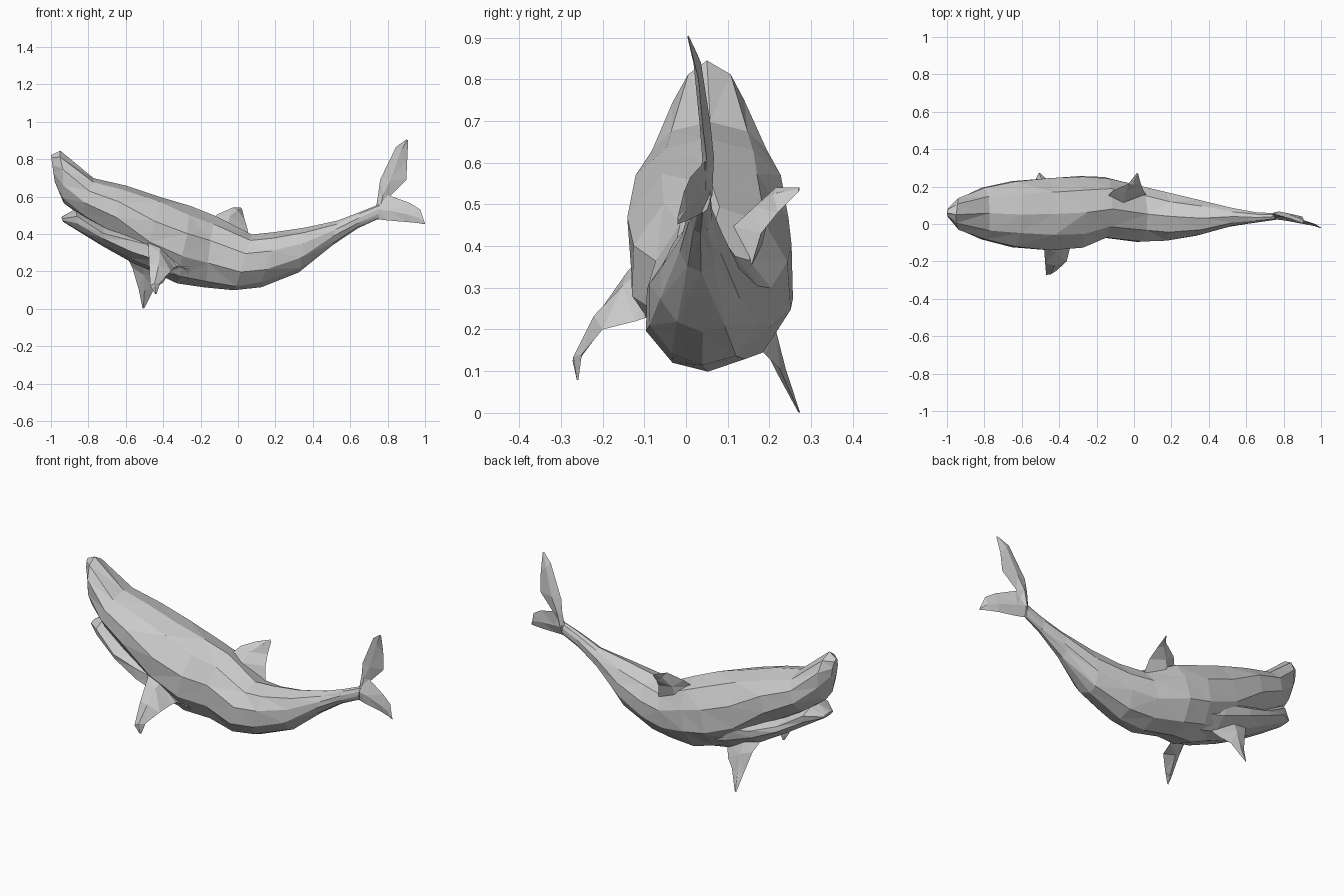
import bpy, bmesh, math, random
from mathutils import Vector as V

random.seed(4)


def loft(name, rings):
    """Skin a chain of equal-length rings, cap both ends, triangulate, flat shade."""
    bm = bmesh.new()
    vs = [[bm.verts.new(p) for p in r] for r in rings]
    n = len(vs[0])
    for a, b in zip(vs, vs[1:]):
        for i in range(n):
            j = (i + 1) % n
            bm.faces.new((a[i], a[j], b[j], b[i]))
    bm.faces.new(vs[0])
    bm.faces.new(vs[-1][::-1])
    bmesh.ops.recalc_face_normals(bm, faces=bm.faces)
    bmesh.ops.triangulate(bm, faces=bm.faces)
    me = bpy.data.meshes.new(name)
    bm.to_mesh(me)
    bm.free()
    ob = bpy.data.objects.new(name, me)
    bpy.context.collection.objects.link(ob)
    return ob


def body_rings(sections, n=10, jitter=0.006):
    """Each section: top x, z, bottom x, z, centre y, half width."""
    out = []
    for xt, zt, xb, zb, yc, hw in sections:
        mid = V(((xt + xb) / 2, yc, (zt + zb) / 2))
        up = V(((xt - xb) / 2, 0, (zt - zb) / 2))
        ring = []
        for i in range(n):
            t = 2 * math.pi * i / n
            j = V([random.uniform(-jitter, jitter) for _ in range(3)])
            if hw < 0.05:
                j *= 0
            ring.append(mid + up * math.cos(t) + V((0, hw * 1.03 * math.sin(t), 0)) + j)
        out.append(ring)
    return out


def fin(name, sections, side):
    """Each section: leading point, trailing point, thickness; side = flat normal."""
    side = V(side).normalized()
    rings = []
    for lead, trail, th in sections:
        a, b = V(lead), V(trail)
        m = a.lerp(b, 0.4)
        rings.append([a, m + side * th, b, m - side * th])
    return loft(name, rings)


# Body with upper jaw, nose to tail stock
loft("body", body_rings([
    (-1.00, .82, -.98, .68, .06, .025),
    (-.95, .84, -.93, .57, .055, .085),
    (-.77, .70, -.84, .49, .055, .145),
    (-.60, .66, -.68, .39, .055, .18),
    (-.42, .605, -.50, .22, .055, .195),
    (-.25, .545, -.32, .14, .06, .195),
    (-.12, .49, -.18, .115, .085, .165),
    (.07, .40, -.02, .095, .055, .15),
    (.20, .41, .12, .11, .04, .13),
    (.36, .43, .33, .19, .035, .10),
    (.53, .47, .50, .34, .037, .05),
    (.66, .52, .64, .43, .035, .028),
    (.76, .56, .75, .48, .04, .018),
]))

# Lower jaw, hanging slightly open
loft("lower_jaw", body_rings([
    (-.945, .49, -.935, .465, .05, .045),
    (-.87, .53, -.85, .41, .05, .11),
    (-.72, .45, -.72, .33, .05, .155),
    (-.58, .42, -.57, .25, .055, .175),
    (-.43, .40, -.40, .17, .055, .175),
    (-.28, .36, -.26, .14, .06, .15),
]))

# Flippers
fin("near_flipper", [
    ((-.50, -.08, .40), (-.30, -.06, .24), .03),
    ((-.48, -.14, .34), (-.34, -.12, .22), .025),
    ((-.475, -.21, .24), (-.36, -.20, .20), .018),
    ((-.47, -.272, .125), (-.415, -.25, .14), .008),
    ((-.445, -.262, .08), (-.435, -.258, .08), .002),
], (.3, -1, .6))
fin("far_flipper", [
    ((-.60, .16, .29), (-.37, .15, .19), .03),
    ((-.565, .20, .22), (-.40, .19, .14), .022),
    ((-.53, .23, .10), (-.45, .225, .105), .012),
    ((-.51, .272, .0), (-.50, .27, .005), .002),
], (.2, 1, .4))

# Back fin, rolled towards the far side
fin("back_fin", [
    ((-.15, .14, .46), (.07, .15, .33), .05),
    ((-.11, .18, .505), (.05, .18, .43), .025),
    ((-.03, .215, .54), (.035, .22, .48), .012),
    ((.015, .272, .54), (.022, .27, .53), .002),
], (.1, -.6, .8))

# Tail flukes
fin("upper_fluke", [
    ((.73, .045, .49), (.79, .045, .56), .018),
    ((.75, .055, .615), (.815, .05, .605), .014),
    ((.76, .05, .69), (.90, .04, .69), .013),
    ((.845, .025, .865), (.905, .03, .80), .009),
    ((.90, .005, .905), (.91, .005, .90), .002),
], (0, 1, .1))
fin("lower_fluke", [
    ((.73, .04, .48), (.77, .05, .61), .018),
    ((.80, .025, .472), (.815, .045, .603), .014),
    ((.90, .01, .464), (.92, .01, .565), .010),
    ((.96, -.005, .458), (.975, -.005, .53), .006),
    ((1.0, -.02, .452), (.995, -.02, .47), .002),
], (.1, 1, 0))
